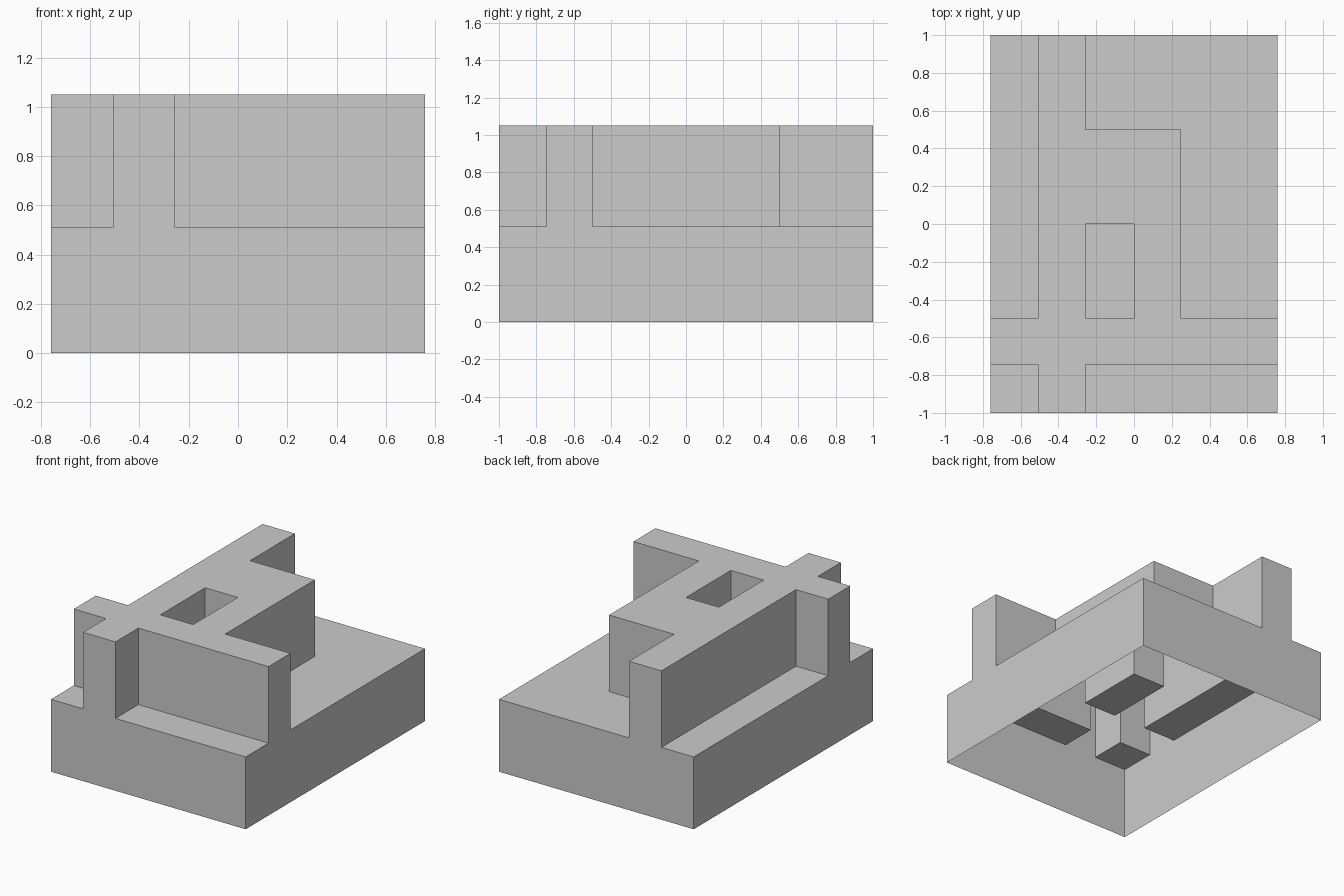
import bpy
import bmesh

if "Cube" in bpy.data.objects:
    bpy.data.objects.remove(bpy.data.objects["Cube"])

# Floor plan lines and the two deck heights of the open-bottomed shell
XS = [-0.76, -0.508, -0.256, 0.0, 0.25, 0.76]
YS = [-1.0, -0.745, -0.5, 0.0, 0.5, 1.0]
LEVELS = [0.0, 0.51, 1.05]

# Plan of the tile, back row first: # raised corridor or room, . low deck
PLAN = [".#...",
        ".###.",
        ".#.#.",
        "#####",
        ".#..."][::-1]


def level(i, j):
    """Level index of a plan cell; cells outside the tile sit on the ground."""
    if 0 <= i < len(XS) - 1 and 0 <= j < len(YS) - 1:
        return 2 if PLAN[j][i] == "#" else 1
    return 0


bm = bmesh.new()
verts = {}


def vert(i, j, k):
    if (i, j, k) not in verts:
        verts[i, j, k] = bm.verts.new((XS[i], YS[j], LEVELS[k]))
    return verts[i, j, k]


for j in range(len(YS) - 1):
    for i in range(len(XS) - 1):
        top = level(i, j)
        ring = [(i, j), (i + 1, j), (i + 1, j + 1), (i, j + 1)]
        # Deck
        bm.faces.new([vert(*p, top) for p in ring])
        # Walls down to each lower neighbour
        for n, (di, dj) in enumerate([(0, -1), (1, 0), (0, 1), (-1, 0)]):
            a, b = ring[n], ring[(n + 1) % 4]
            for k in range(level(i + di, j + dj), top):
                bm.faces.new([vert(*b, k + 1), vert(*a, k + 1),
                              vert(*a, k), vert(*b, k)])

mesh = bpy.data.meshes.new("corridor_tile")
bm.to_mesh(mesh)
bm.free()
tile = bpy.data.objects.new("corridor_tile", mesh)
bpy.context.collection.objects.link(tile)
